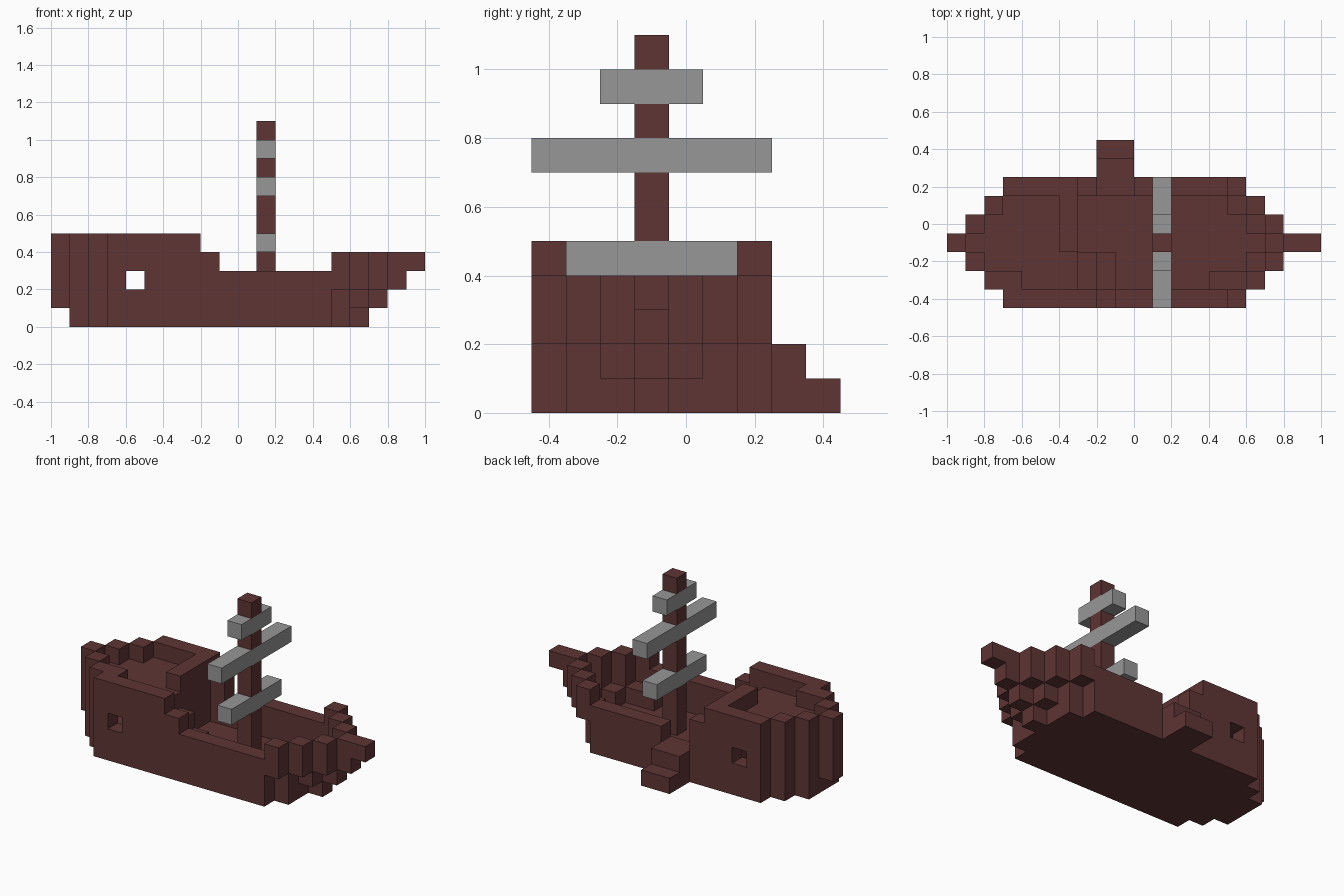
import bpy
import bmesh
from itertools import product

CELL = 0.1

if "Cube" in bpy.data.objects:
    bpy.data.objects.remove(bpy.data.objects["Cube"], do_unlink=True)


def material(name, rgb):
    mat = bpy.data.materials.new(name)
    mat.use_nodes = True
    color = (*rgb, 1.0)
    mat.diffuse_color = color
    mat.node_tree.nodes["Principled BSDF"].inputs["Base Color"].default_value = color
    return mat


wood = material("dark_red_wood", (0.115, 0.035, 0.035))
spar = material("grey_spar", (0.31, 0.31, 0.31))


def box(x, row, layer):
    """Cells in half-open ranges along length, width and height."""
    return set(product(range(*x), range(*row), range(*layer)))


def build(name, cells, mat):
    """Make a blocky mesh from the exposed sides of a set of cells."""
    bm = bmesh.new()
    verts = {}

    def vert(p):
        if p not in verts:
            x, y, z = p
            verts[p] = bm.verts.new((x * CELL, (y - 4.5) * CELL, z * CELL))
        return verts[p]

    for cell in sorted(cells):
        for axis, side in product(range(3), (0, 1)):
            near = list(cell)
            near[axis] += 2 * side - 1
            if tuple(near) in cells:
                continue
            u, v = (axis + 1) % 3, (axis + 2) % 3
            ring = []
            for du, dv in ((0, 0), (1, 0), (1, 1), (0, 1)):
                p = list(cell)
                p[axis] += side
                p[u] += du
                p[v] += dv
                ring.append(vert(tuple(p)))
            bm.faces.new(ring if side else ring[::-1])
    mesh = bpy.data.meshes.new(name)
    bm.to_mesh(mesh)
    bm.free()
    mesh.materials.append(mat)
    obj = bpy.data.objects.new(name, mesh)
    bpy.context.collection.objects.link(obj)
    return obj


# Hull: solid bottom layer, then stepped walls that flare out at the bow
bow_ends = [(7, 6, 6, 5), (8, 7, 6, 5), (9, 8, 7, 6), (10, 8, 7, 6), (-3, -3, -3, -3)]
hull = set()
for layer, ends in enumerate(bow_ends):
    for row in range(7):
        off = abs(row - 3)
        stern = max(off - 10, -9) if layer == 0 else off - 10
        inner_bow = (7 if layer == 1 else 8) - off
        for x in range(stern, ends[off]):
            wall = off == 3 or x == stern or x >= inner_bow
            if layer == 0 or wall:
                hull.add((x, row, layer))

# Low rail amidships, longer on the front side
hull -= box((-1, 5), (0, 1), (3, 4)) | box((-2, 5), (6, 7), (3, 4))
hull |= box((-3, -2), (0, 1), (4, 5))
# Boarding gap and the two stern windows
hull -= box((-2, 0), (6, 7), (2, 3))
hull -= box((-6, -5), (0, 1), (2, 3)) | box((-6, -5), (6, 7), (2, 3))
# Inner corner blocks
hull |= box((4, 5), (1, 2), (1, 2)) | box((-7, -6), (1, 2), (4, 5))
build("hull", hull, wood)

# Raised stern deck, fitted inside the walls
deck = {c for c in box((-9, -3), (1, 6), (3, 4)) if c[0] > abs(c[1] - 3) - 10}
build("stern_deck", deck - hull, wood)

# Cabin front wall with a rail on top
build("cabin_wall", box((-4, -3), (1, 6), (1, 3)), wood)
build("stern_deck_rail", box((-4, -3), (3, 6), (4, 5)), wood)

# Stairs from the main deck
build("stairs", box((-3, -2), (1, 3), (1, 3)) | box((-2, -1), (1, 3), (1, 2)), wood)

# Boarding steps on the back side
build("boarding_steps", box((-2, 0), (7, 8), (0, 2)) | box((-2, 0), (8, 9), (0, 1)), wood)

# Mast and its three crossing spars
yards = {
    "lower_yard": box((1, 2), (1, 6), (4, 5)),
    "middle_yard": box((1, 2), (0, 7), (7, 8)),
    "upper_yard": box((1, 2), (2, 5), (9, 10)),
}
mast = box((1, 2), (3, 4), (1, 11))
for name, cells in yards.items():
    build(name, cells, spar)
    mast -= cells
build("mast", mast, wood)
